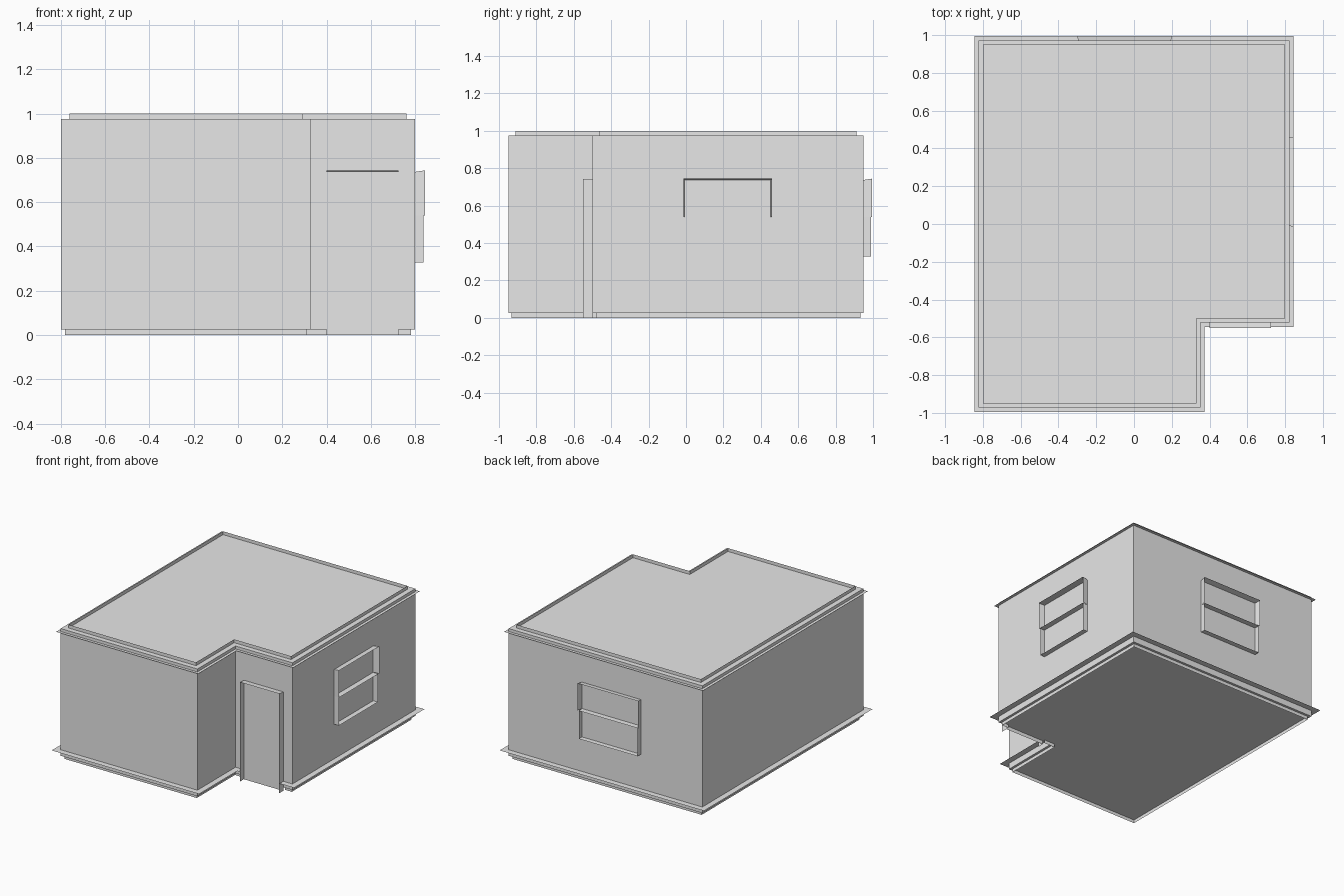
import bpy
import bmesh
from mathutils import Vector

cube = bpy.data.objects.get("Cube")
if cube:
    bpy.data.objects.remove(cube, do_unlink=True)

grey = bpy.data.materials.new("plain_grey")
grey.use_nodes = True
grey.diffuse_color = (0.8, 0.8, 0.8, 1)
grey.node_tree.nodes["Principled BSDF"].inputs["Base Color"].default_value = (0.8, 0.8, 0.8, 1)


def finish(name, bm):
    bmesh.ops.recalc_face_normals(bm, faces=bm.faces)
    mesh = bpy.data.meshes.new(name)
    bm.to_mesh(mesh)
    bm.free()
    mesh.materials.append(grey)
    obj = bpy.data.objects.new(name, mesh)
    bpy.context.collection.objects.link(obj)
    return obj


def strip(name, lower, upper, closed=False):
    """Thin sheet stretched between two matching paths."""
    bm = bmesh.new()
    a = [bm.verts.new(p) for p in lower]
    b = [bm.verts.new(p) for p in upper]
    n = len(a)
    for i in range(n if closed else n - 1):
        j = (i + 1) % n
        bm.faces.new((a[i], a[j], b[j], b[i]))
    return finish(name, bm)


# L-shaped plan; every corner moves outward along the signs of its coordinates
PLAN = [(-0.8, -0.95), (0.33, -0.95), (0.33, -0.5), (0.8, -0.5), (0.8, 0.95), (-0.8, 0.95)]
DOOR_L, DOOR_R = 0.725, 0.40


def ring(d, z):
    return [(x + (d if x > 0 else -d), y + (d if y > 0 else -d), z) for x, y in PLAN]


def ring_with_door(d, z):
    r = ring(d, z)
    return [(DOOR_L, -0.5 - d, z)] + r[3:] + r[:3] + [(DOOR_R, -0.5 - d, z)]


# Walls with the flat roof and floor
bm = bmesh.new()
floor = bm.faces.new([bm.verts.new(p) for p in ring(0, 0.025)])
top = bmesh.ops.extrude_face_region(bm, geom=[floor], use_keep_orig=True)
bmesh.ops.translate(bm, vec=(0, 0, 0.95),
                    verts=[g for g in top["geom"] if isinstance(g, bmesh.types.BMVert)])
finish("walls", bm)

# Parapet, cornice, base ledge and skirt
strip("parapet", ring(-0.038, 0.975), ring(-0.038, 1.0), True)
strip("cornice_ledge", ring(0, 0.953), ring(0.022, 0.953), True)
strip("base_ledge", ring_with_door(0, 0.07), ring_with_door(0.044, 0.07))
strip("base_skirt", ring_with_door(-0.018, 0.0), ring_with_door(-0.018, 0.025))


def on_wall(origin, along, out):
    o, u, n = Vector(origin), Vector(along), Vector(out)
    return lambda a, w, z: o + u * a + n * w + Vector((0, 0, z))


def window(name, at, half):
    """Open frame: flared upper sash, plain lower sash, dividing rail."""
    def box(w, grow):
        h = half + grow
        return [at(-h, w, 0.54), at(-h, w, 0.737 + grow), at(h, w, 0.737 + grow), at(h, w, 0.54)]

    def sill(w):
        return [at(-half, w, 0.54), at(-half, w, 0.328), at(half, w, 0.328), at(half, w, 0.54)]
    strip(name + "_upper_frame", box(0, 0), box(0.045, 0.007))
    strip(name + "_lower_frame", sill(0), sill(0.038))
    strip(name + "_rail", [at(-half, 0, 0.54), at(half, 0, 0.54)],
          [at(-half, 0.042, 0.54), at(half, 0.042, 0.54)])


window("left_window", on_wall((0.8, 0.223, 0), (0, 1, 0), (1, 0, 0)), 0.23)
window("back_window", on_wall((-0.05, 0.95, 0), (-1, 0, 0), (0, 1, 0)), 0.243)

# Door frame and panel
door = on_wall((0, -0.5, 0), (1, 0, 0), (0, -1, 0))


def frame(w, rise):
    return [door(DOOR_R, w, 0), door(DOOR_R, w, 0.738 + rise),
            door(DOOR_L, w, 0.738 + rise), door(DOOR_L, w, 0)]


strip("door_frame", frame(0, 0), frame(0.05, 0.005))
strip("door_panel", [door(DOOR_R, 0.003, 0), door(DOOR_L, 0.003, 0)],
      [door(DOOR_R, 0.003, 0.738), door(DOOR_L, 0.003, 0.738)])
